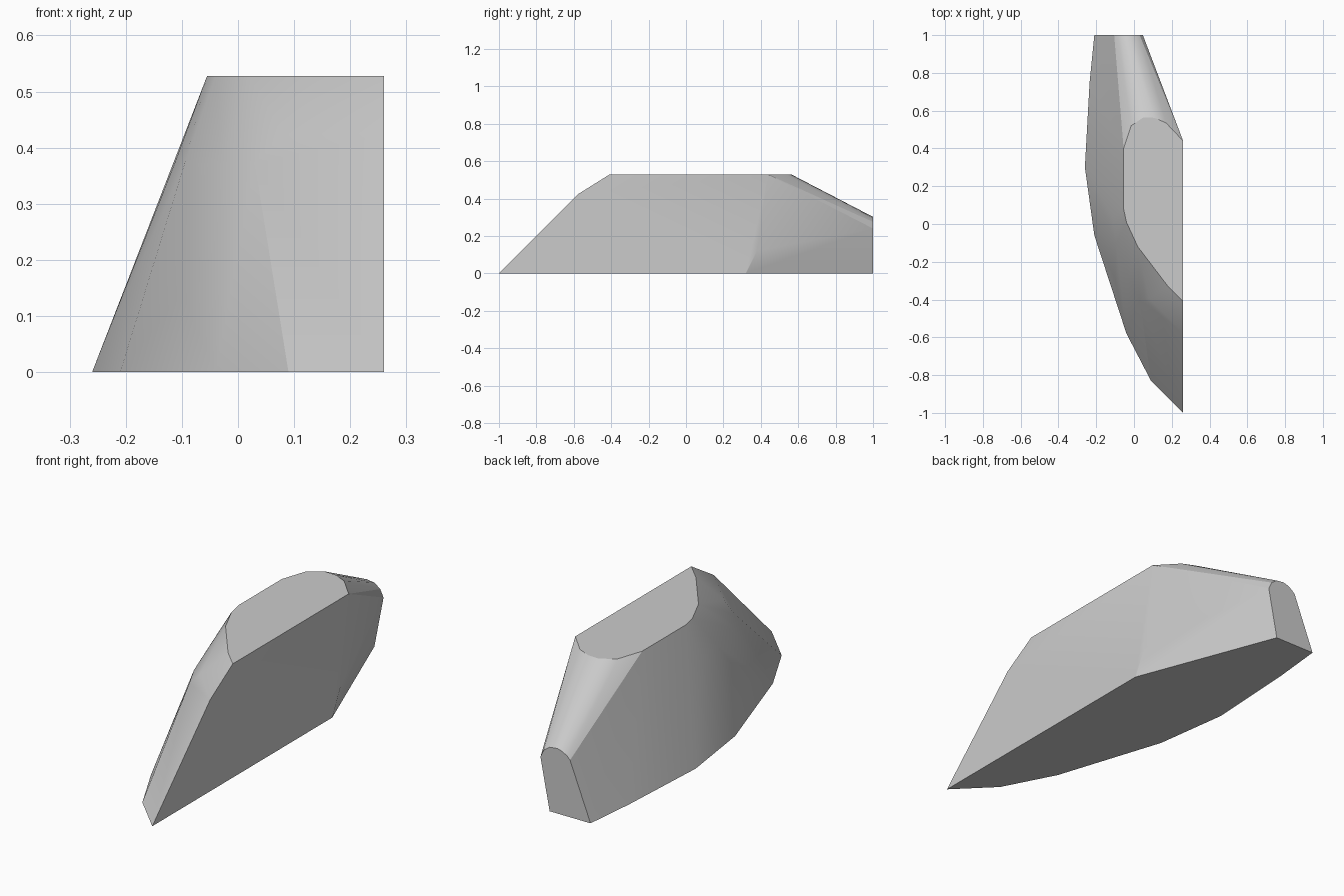
import bpy, bmesh, math

if "Cube" in bpy.data.objects:
    bpy.data.objects.remove(bpy.data.objects["Cube"])

bm = bmesh.new()


def profile(points, place):
    """Add the corner points of one flat outline."""
    for a, b in points:
        bm.verts.new(place(a, b))


# Base outline on the ground
profile([(0.26, -1), (0.09, -0.83), (-0.04, -0.58), (-0.21, -0.06), (-0.26, 0.3),
         (-0.235, 0.75), (-0.21, 1), (0.0, 1), (0.26, 0.32)], lambda x, y: (x, y, 0))

# Flat top outline
profile([(0.26, -0.41), (0.18, -0.33), (0.02, -0.12), (-0.04, 0.01), (-0.055, 0.08),
         (-0.055, 0.4), (-0.015, 0.52), (0.05, 0.565), (0.11, 0.562), (0.17, 0.535),
         (0.26, 0.44)], lambda x, y: (x, y, 0.528))

# Rounded upper edge of the back end
profile([(-0.105, 0.265), (-0.09, 0.28), (-0.065, 0.295), (-0.04, 0.302),
         (0.0, 0.297), (0.03, 0.275), (0.047, 0.24)], lambda x, z: (x, 1, z))

# Chamfer corners between the sloped front facets and the top
profile([(0.03, -0.4), (-0.03, -0.28), (-0.095, -0.1), (-0.113, 0.04)],
        lambda x, y: (x, y, 0.372))
profile([(0.26, -0.575), (0.08, -0.395)], lambda x, y: (x, y, 0.425))

# Bends on the lower side and on the right rear edge
for corner in [(-0.1, -0.29, 0.14), (0.26, 0.38, 0.12)]:
    bm.verts.new(corner)

# Wrap the corners into one faceted solid
hull = bmesh.ops.convex_hull(bm, input=bm.verts[:])
loose = {g for g in hull["geom_interior"] + hull["geom_unused"]
         if isinstance(g, bmesh.types.BMVert)}
bmesh.ops.delete(bm, geom=list(loose), context="VERTS")
bmesh.ops.dissolve_limit(bm, angle_limit=math.radians(0.5),
                         verts=bm.verts[:], edges=bm.edges[:])
bmesh.ops.recalc_face_normals(bm, faces=bm.faces[:])

mesh = bpy.data.meshes.new("faceted_block")
bm.to_mesh(mesh)
bm.free()
block = bpy.data.objects.new("faceted_block", mesh)
bpy.context.collection.objects.link(block)
bpy.context.view_layer.objects.active = block
block.select_set(True)
bpy.ops.object.shade_smooth_by_angle(angle=math.radians(20))
